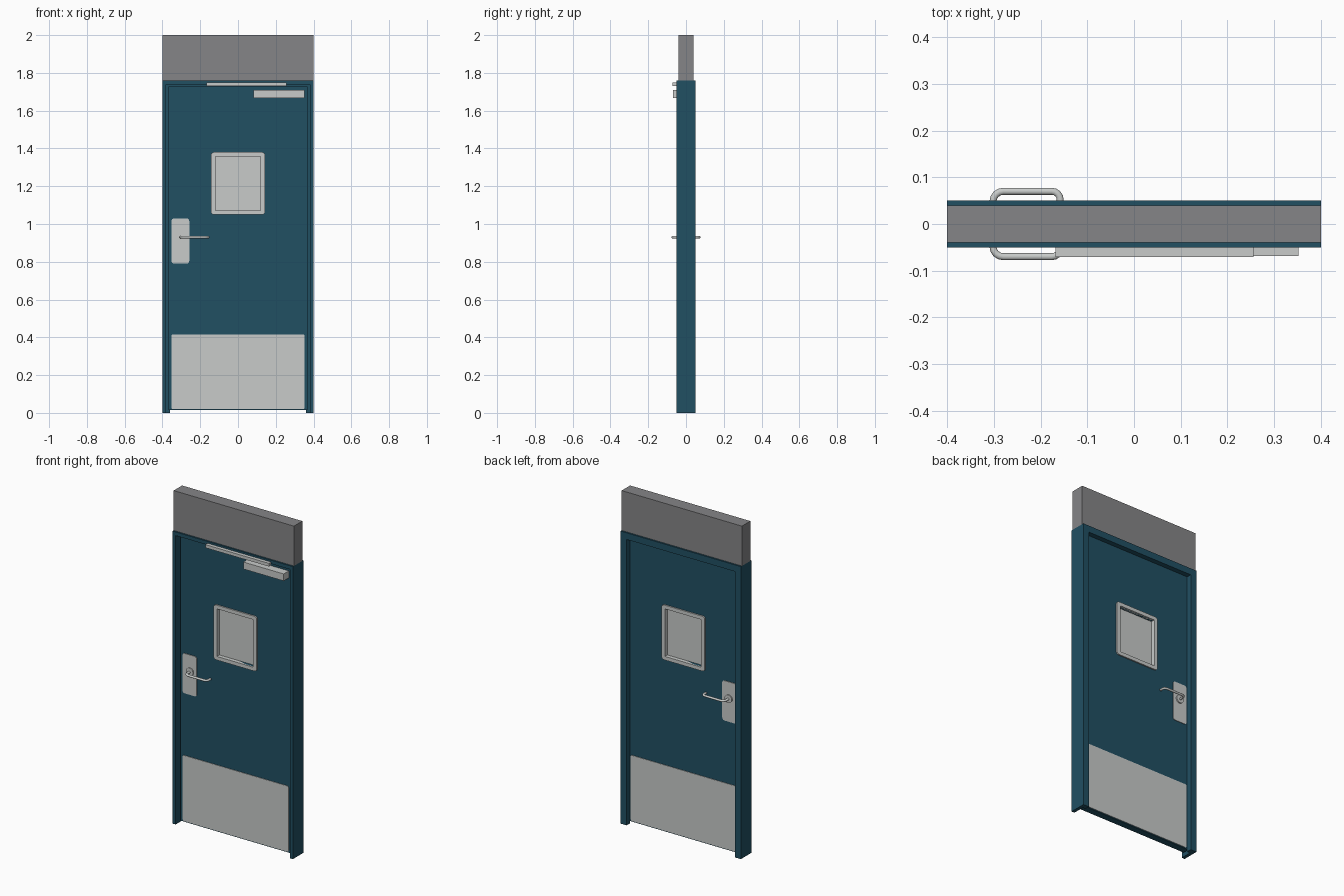
import bpy, bmesh, math

if "Cube" in bpy.data.objects:
    bpy.data.objects.remove(bpy.data.objects["Cube"])


def material(name, rgb):
    m = bpy.data.materials.new(name)
    m.diffuse_color = (*rgb, 1)
    m.use_nodes = True
    m.node_tree.nodes["Principled BSDF"].inputs["Base Color"].default_value = m.diffuse_color
    return m


TEAL = material("teal paint", (0.0152, 0.079, 0.124))
STEEL = material("brushed steel", (0.58, 0.60, 0.59))
GREY = material("grey panel", (0.235, 0.235, 0.242))


def finish(name, bm, mat, smooth=False):
    bmesh.ops.recalc_face_normals(bm, faces=bm.faces)
    me = bpy.data.meshes.new(name)
    bm.to_mesh(me)
    bm.free()
    ob = bpy.data.objects.new(name, me)
    bpy.context.collection.objects.link(ob)
    me.materials.append(mat)
    if smooth:
        bpy.context.view_layer.objects.active = ob
        ob.select_set(True)
        bpy.ops.object.shade_smooth_by_angle(angle=math.radians(40))
        ob.select_set(False)
    return ob


def rounded(x0, x1, z0, z1, r=0.0, n=4):
    """Rounded rectangle outline in the xz plane."""
    if r == 0:
        return [(x1, z1), (x0, z1), (x0, z0), (x1, z0)]
    pts = []
    for k, (cx, cz) in enumerate([(x1 - r, z1 - r), (x0 + r, z1 - r),
                                  (x0 + r, z0 + r), (x1 - r, z0 + r)]):
        for i in range(n + 1):
            a = math.pi / 2 * (k + i / n)
            pts.append((cx + r * math.cos(a), cz + r * math.sin(a)))
    return pts


def prism(name, pts, y0, y1, mat):
    """Outline in xz extruded along y."""
    bm = bmesh.new()
    a, b = ([bm.verts.new((x, y, z)) for x, z in pts] for y in (y0, y1))
    bm.faces.new(a)
    bm.faces.new(b)
    for i in range(len(a)):
        j = (i + 1) % len(a)
        bm.faces.new((a[i], a[j], b[j], b[i]))
    return finish(name, bm, mat)


def ring(name, outer, inner, y0, y1, mat):
    """Closed frame between two outlines with the same point count."""
    bm = bmesh.new()
    loops = [[bm.verts.new((x, y, z)) for x, z in pts]
             for pts, y in ((outer, y0), (inner, y0), (inner, y1), (outer, y1))]
    n = len(outer)
    for k in range(4):
        p, q = loops[k], loops[(k + 1) % 4]
        for i in range(n):
            j = (i + 1) % n
            bm.faces.new((p[i], p[j], q[j], q[i]))
    return finish(name, bm, mat)


def arch(w, top):
    """Upside-down U outline of the door frame with opening half-width w."""
    return [(-0.4, 0), (-0.4, 1.76), (0.4, 1.76), (0.4, 0),
            (w, 0), (w, top), (-w, top), (-w, 0)]


# door frame: narrow front rebate and wider rear stop
prism("frame_front", arch(0.38, 1.738), -0.05, 0.02, TEAL)
prism("frame_stop", arch(0.36, 1.72), 0.02, 0.05, TEAL)

# panel above the door
prism("transom_panel", rounded(-0.4, 0.4, 1.76, 2.0), -0.04, 0.04, GREY)

# door leaf with window opening
ring("door_leaf", rounded(-0.368, 0.368, 0.015, 1.728),
     rounded(-0.122, 0.122, 1.072, 1.358), -0.02, 0.02, TEAL)

# window
ring("window_frame", rounded(-0.143, 0.143, 1.05, 1.38, 0.015),
     rounded(-0.12, 0.12, 1.072, 1.358, 0.003), -0.028, 0.028, STEEL)
prism("window_pane", rounded(-0.122, 0.122, 1.07, 1.36), -0.004, 0.004, STEEL)

# hardware repeated on both faces of the leaf
for side, s in (("front", -1), ("back", 1)):
    prism("kick_plate_" + side, rounded(-0.352, 0.352, 0.02, 0.415, 0.008),
          s * 0.02, s * 0.023, STEEL)
    prism("lock_plate_" + side, rounded(-0.352, -0.258, 0.79, 1.03, 0.014),
          s * 0.02, s * 0.024, STEEL)
    rose = [(-0.302 + 0.024 * math.cos(i * math.pi / 12),
             0.93 + 0.024 * math.sin(i * math.pi / 12)) for i in range(24)]
    prism("handle_rose_" + side, rose, s * 0.024, s * 0.031, STEEL)

    # lever handle: swept tube with rounded bends at both ends
    path = [(-0.302, 0.025), (-0.302, 0.048)]
    path += [(-0.280 + 0.022 * math.cos(math.pi - a), 0.048 + 0.022 * math.sin(a))
             for a in (math.pi / 8 * i for i in range(1, 5))]
    path += [(-0.176 + 0.018 * math.sin(a), 0.052 + 0.018 * math.cos(a))
             for a in (math.pi / 8 * i for i in range(5))]
    path += [(-0.158, 0.036)]
    bm = bmesh.new()
    rows = []
    for i, (x, y) in enumerate(path):
        xa, ya = path[max(i - 1, 0)]
        xb, yb = path[min(i + 1, len(path) - 1)]
        d = math.hypot(xb - xa, yb - ya)
        nx, ny = -(yb - ya) / d, (xb - xa) / d
        row = []
        for k in range(12):
            c, t = math.cos(k * math.pi / 6), math.sin(k * math.pi / 6)
            row.append(bm.verts.new((x + 0.0075 * c * nx, s * (y + 0.0075 * c * ny),
                                     0.93 + 0.0065 * t)))
        rows.append(row)
    for p, q in zip(rows, rows[1:]):
        for k in range(12):
            m = (k + 1) % 12
            bm.faces.new((p[k], p[m], q[m], q[k]))
    bm.faces.new(rows[0])
    bm.faces.new(rows[-1])
    finish("lever_handle_" + side, bm, STEEL, smooth=True)

# door closer: body on the leaf, track on the frame header
prism("closer_body", rounded(0.083, 0.352, 1.668, 1.71), -0.068, -0.02, STEEL)
prism("closer_track", rounded(-0.168, 0.256, 1.73, 1.749), -0.071, -0.05, STEEL)
